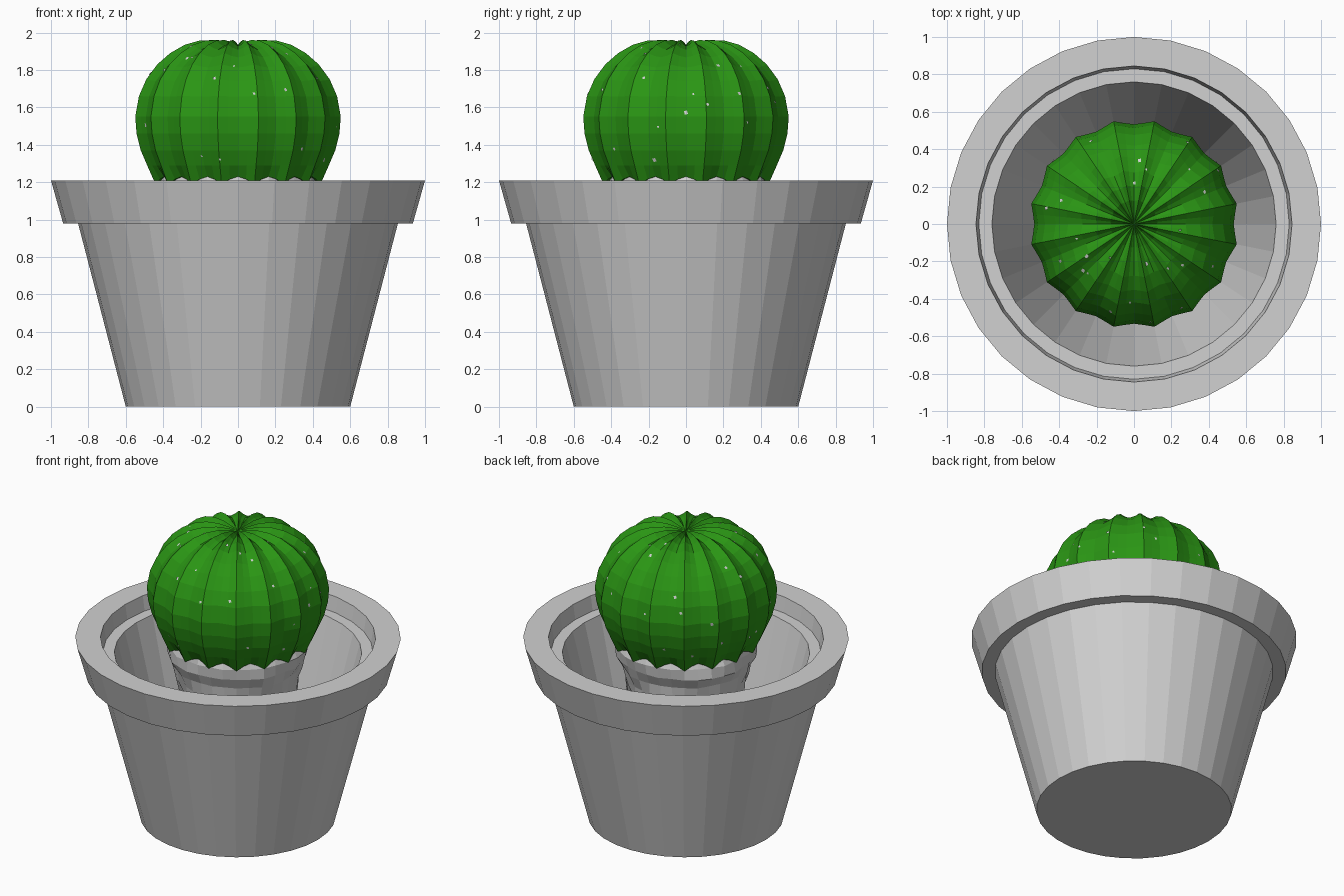
import bpy, bmesh, math, random
from mathutils import Vector

if "Cube" in bpy.data.objects:
    bpy.data.objects.remove(bpy.data.objects["Cube"])

random.seed(4)


def material(name, rgb):
    m = bpy.data.materials.new(name)
    m.diffuse_color = (*rgb, 1)
    m.use_nodes = True
    m.node_tree.nodes["Principled BSDF"].inputs["Base Color"].default_value = m.diffuse_color
    return m


GREY = material("pale grey clay", (0.64, 0.64, 0.64))
GREEN = material("cactus green", (0.023, 0.30, 0.007))


def lathe(name, profile, sides, mat, shape):
    """Skin rings of points; shape(r, z, angle) gives each vertex position."""
    bm = bmesh.new()
    rings = []
    for r, z in profile:
        if r == 0:
            rings.append([bm.verts.new((0, 0, z))] * sides)
        else:
            rings.append([bm.verts.new(shape(r, z, 2 * math.pi * i / sides))
                          for i in range(sides)])
    for a, b in zip(rings, rings[1:]):
        for i in range(sides):
            j = (i + 1) % sides
            quad = list(dict.fromkeys((a[i], a[j], b[j], b[i])))
            if len(quad) > 2:
                bm.faces.new(quad)
    bmesh.ops.recalc_face_normals(bm, faces=bm.faces)
    return finish(name, bm, mat)


def finish(name, bm, mat):
    me = bpy.data.meshes.new(name)
    bm.to_mesh(me)
    bm.free()
    me.materials.append(mat)
    ob = bpy.data.objects.new(name, me)
    bpy.context.collection.objects.link(ob)
    return ob


def plain(r, z, a):
    return Vector((r * math.cos(a), r * math.sin(a), z))


RIBS = 16


def ribbed(r, z, a):
    # pointed ridges either side of each axis, shallow curved valleys between
    u = abs(((a * RIBS / (2 * math.pi)) % 1.0) - 0.5) * 2    # 1 in valley, 0 on ridge
    dip = 1 - (1 - u) ** 1.5
    top = max(0.0, (z - 1.65) / 0.3)
    low = max(0.0, (1.25 - z) / 0.06)
    p = plain(r * (1 - 0.048 * dip), z, a)
    p.z += dip * (0.04 * low - 0.028 * top)
    return p


def rough(r, z, a):
    k = 1 + random.uniform(-0.025, 0.025)
    return plain(r * k, z, a)


# pot with overhanging rim, inner ledge and hollow inside
lathe("pot", [(0, 0), (0.60, 0), (0.855, 0.98), (0.935, 0.98), (1.0, 1.21),
              (0.845, 1.21), (0.83, 1.11), (0.76, 1.11), (0.51, 0.12), (0, 0.12)],
      32, GREY, plain)

# ribbed green body
BODY = [(0, 1.935), (0.06, 1.95), (0.13, 1.96), (0.21, 1.957), (0.29, 1.935),
        (0.37, 1.89), (0.44, 1.83), (0.50, 1.75), (0.54, 1.66), (0.56, 1.55),
        (0.553, 1.46), (0.53, 1.37), (0.495, 1.29), (0.45, 1.19), (0.41, 1.20)]
lathe("cactus_body", BODY, RIBS * 4, GREEN, ribbed)

# rough pale base below the green
lathe("cactus_base", [(0, 1.30), (0.41, 1.26), (0.435, 1.19), (0.43, 1.12), (0.40, 1.05),
                      (0.38, 0.97), (0.36, 0.88), (0.34, 0.7), (0.31, 0.4),
                      (0.28, 0.12), (0, 0.12)], 32, GREY, rough)

# tiny pale spine flecks scattered on the body
bm = bmesh.new()
for i in range(44):
    k = random.randint(3, 11)
    t = random.random()
    (r0, z0), (r1, z1) = BODY[k], BODY[k + 1]
    r, z = r0 + (r1 - r0) * t, z0 + (z1 - z0) * t
    a = 2 * math.pi * (i * 0.618 % 1)
    p = ribbed(r, z, a)
    n = Vector((math.cos(a) * (z0 - z1), math.sin(a) * (z0 - z1), r1 - r0)).normalized()
    side = n.cross(Vector((0, 0, 1))).normalized()
    up = side.cross(n)
    s = random.uniform(0.006, 0.012)
    c = p + n * 0.004
    bm.faces.new([bm.verts.new(c + side * x * s + up * y * s)
                  for x, y in ((-1, -0.6), (0.5, -1), (1, 0.7), (-0.4, 1))])
bmesh.ops.recalc_face_normals(bm, faces=bm.faces)
for f in bm.faces:
    c = f.calc_center_median() - Vector((0, 0, 1.5))
    if f.normal.dot(c) < 0:
        f.normal_flip()
finish("spine_flecks", bm, GREY)
